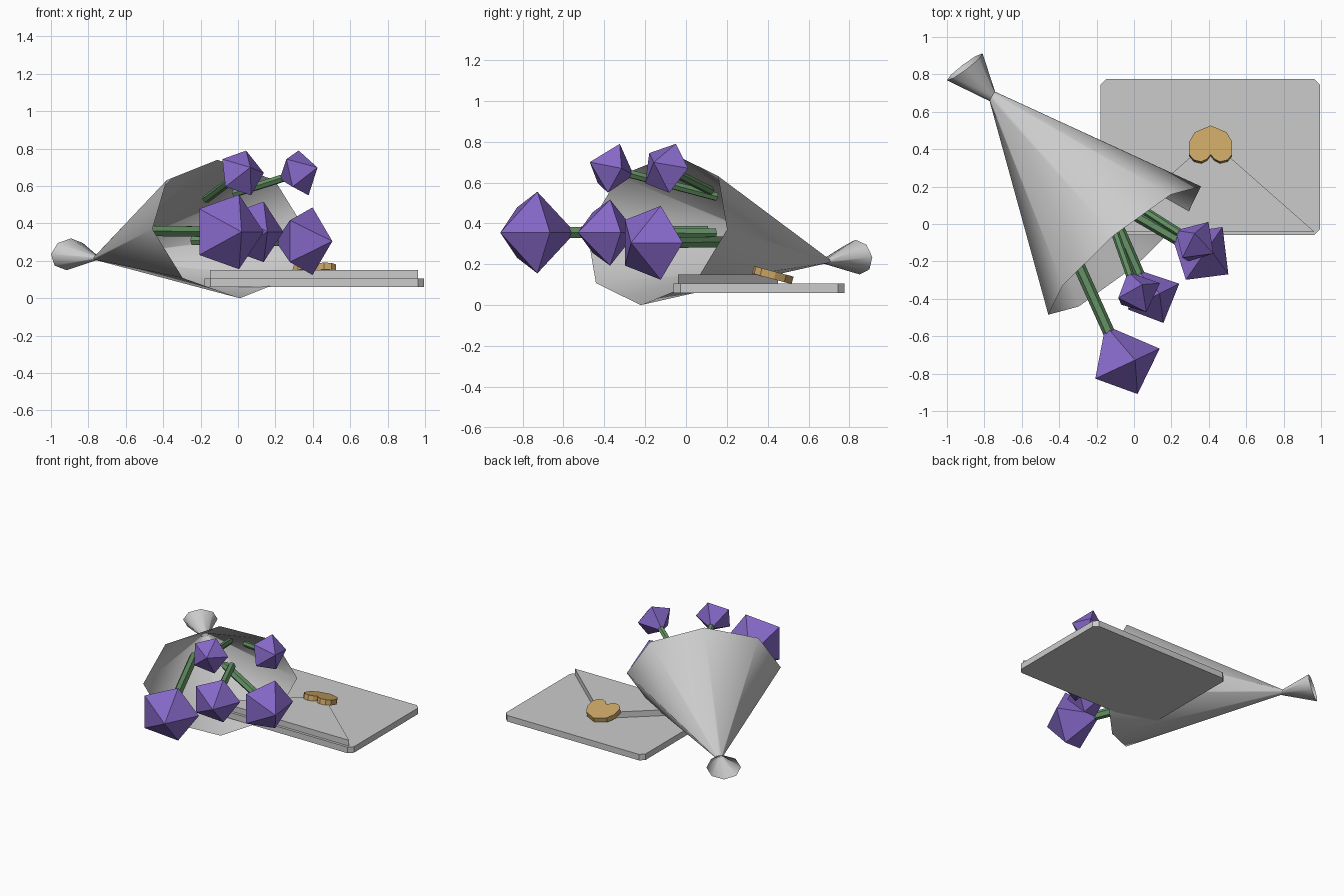
import bpy, bmesh
from math import cos, sin, pi, radians
from mathutils import Vector as V, Matrix

if "Cube" in bpy.data.objects:
    bpy.data.objects.remove(bpy.data.objects["Cube"])


def material(name, rgb):
    m = bpy.data.materials.new(name)
    m.diffuse_color = (*rgb, 1)
    m.use_nodes = True
    m.node_tree.nodes["Principled BSDF"].inputs["Base Color"].default_value = m.diffuse_color
    return m


PURPLE = material("petal_purple", (0.24, 0.14, 0.58))
GREEN = material("stem_green", (0.13, 0.29, 0.13))
BROWN = material("seal_brown", (0.58, 0.37, 0.13))


def build(name, verts, faces, mat=None, smooth=False):
    me = bpy.data.meshes.new(name)
    me.from_pydata([tuple(v) for v in verts], [], faces)
    bm = bmesh.new()
    bm.from_mesh(me)
    bmesh.ops.recalc_face_normals(bm, faces=bm.faces)
    for f in bm.faces:
        f.smooth = smooth
    bm.to_mesh(me)
    bm.free()
    ob = bpy.data.objects.new(name, me)
    bpy.context.collection.objects.link(ob)
    if mat:
        me.materials.append(mat)
    return ob


def ring(center, side, up, n=8):
    c, s, u = V(center), V(side), V(up)
    return [c + s * cos(2 * pi * i / n) + u * sin(2 * pi * i / n) for i in range(n)]


def bridge(n, a, b):
    return [(a + i, a + (i + 1) % n, b + (i + 1) % n, b + i) for i in range(n)]


def slab(name, outline, z0, z1, mat=None):
    n = len(outline)
    verts = [(x, y, z) for z in (z0, z1) for x, y in outline]
    faces = bridge(n, 0, n) + [tuple(range(n)), tuple(range(n, 2 * n))]
    return build(name, verts, faces, mat)


# Paper wrap: open eight-sided cone, and its gathered flare behind the tie
mouth = ring((-0.05, -0.142, 0.37), (0.408, 0.343, 0), (-0.06, 0.08, 0.37))
neck = ring((-0.757, 0.682, 0.215), (0.015, 0.025, 0), (0, 0.005, 0.012))
tail = ring((-0.905, 0.84, 0.235), (0.095, 0.072, 0), (0.012, -0.01, 0.085))
build("paper_wrap", mouth + neck, bridge(8, 0, 8), smooth=True)
build("paper_wrap_end", neck + tail, bridge(8, 0, 8), smooth=True)


# Flowers: five-sided double-pyramid head on a six-sided stem
def flower(i, center, axis, r, back, front, stem_start, stem_r):
    c, d = V(center), V(axis).normalized()
    side = V((0, 0, 1)).cross(d).normalized()
    up = d.cross(side)
    pts = ring(c, side * r, up * r, 5)
    rear, tip = c - d * back, c + d * front
    faces = [(k, (k + 1) % 5, p) for p in (5, 6) for k in range(5)]
    build(f"flower_head_{i}", pts + [rear, tip], faces, PURPLE)
    a, b = V(stem_start), rear + d * back * 0.4
    t = (b - a).normalized()
    s = V((0, 0, 1)).cross(t).normalized()
    u = t.cross(s)
    verts = ring(a, s * stem_r, u * stem_r, 6) + ring(b, s * stem_r, u * stem_r, 6)
    build(f"flower_stem_{i}", verts,
          bridge(6, 0, 6) + [tuple(range(6)), tuple(range(6, 12))], GREEN)


flower(1, (-0.053, -0.755, 0.355), (0.42, -0.9, 0), 0.21, 0.235, 0.17, (-0.44, 0.1, 0.36), 0.032)
flower(2, (0.365, -0.172, 0.305), (0.82, -0.57, 0), 0.19, 0.2, 0.17, (-0.24, 0.19, 0.31), 0.03)
flower(3, (0.09, -0.395, 0.355), (0.45, -0.9, 0), 0.17, 0.17, 0.15, (-0.15, 0.14, 0.35), 0.028)
flower(4, (0.02, -0.37, 0.67), (0.4, -0.88, 0.26), 0.13, 0.13, 0.115, (-0.17, 0.15, 0.53), 0.022)
flower(5, (0.33, -0.1, 0.67), (0.82, -0.5, 0.25), 0.13, 0.13, 0.115, (-0.02, 0.12, 0.56), 0.022)

# Envelope with clipped corners, and its triangular flap
x0, x1, y0, y1, c = -0.18, 0.995, -0.06, 0.775, 0.032
slab("envelope", [(x0 + c, y0), (x1 - c, y0), (x1, y0 + c), (x1, y1 - c),
                  (x1 - c, y1), (x0 + c, y1), (x0, y1 - c), (x0, y0 + c)], 0.06, 0.106)
slab("envelope_flap", [(-0.15, -0.04), (0.963, -0.04), (0.407, 0.45)], 0.106, 0.15)

# Heart seal, tilted over the flap tip
half = [(0.085, 0.063), (0.115, 0.01), (0.115, -0.06), (0.09, -0.09), (0.05, -0.1), (0.02, -0.085)]
heart = [(0, 0.1)] + half + [(0, -0.06)] + [(-x, y) for x, y in reversed(half)]
seal = slab("heart_seal", heart, -0.019, 0.019, BROWN)
seal.data.transform(Matrix.Translation((0.41, 0.425, 0.147)) @ Matrix.Rotation(radians(-15), 4, 'X'))
